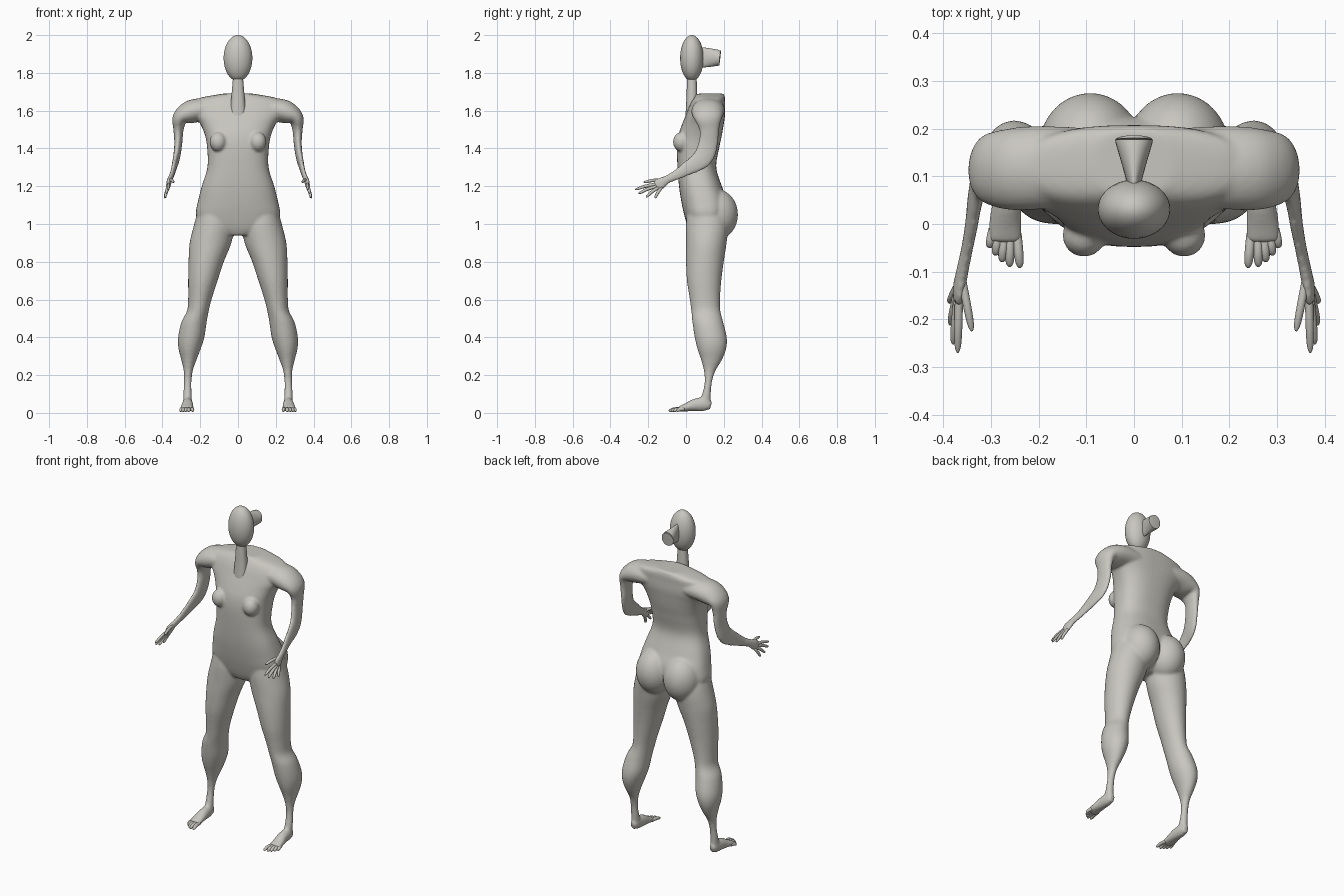
import bpy
import bmesh
import math
from mathutils import Vector, Matrix

cube = bpy.data.objects.get("Cube")
if cube:
    bpy.data.objects.remove(cube, do_unlink=True)

clay = bpy.data.materials.new("warm_grey_clay")
clay.use_nodes = True
colour = (0.58, 0.565, 0.52, 1)
clay.diffuse_color = colour
clay.node_tree.nodes["Principled BSDF"].inputs["Base Color"].default_value = colour


def spline(rows, steps):
    """Catmull-Rom interpolation through rows of numbers."""
    out = []
    last = len(rows) - 1
    for i in range(last):
        a, b, c, d = (Vector(rows[max(0, min(last, i + k))]) for k in (-1, 0, 1, 2))
        for s in range(steps):
            t = s / steps
            out.append(b + (c - a) * (t / 2) + (a * 2 - b * 5 + c * 4 - d) * (t * t / 2)
                       + (b * 3 - a - c * 3 + d) * (t ** 3 / 2))
    return out + [Vector(rows[-1])]


def skin(bm, rings):
    loops = [[bm.verts.new(p) for p in ring] for ring in rings]
    n = len(loops[0])
    for low, high in zip(loops, loops[1:]):
        for i in range(n):
            j = (i + 1) % n
            bm.faces.new((low[i], low[j], high[j], high[i]))
    bm.faces.new(loops[0][::-1])
    bm.faces.new(loops[-1])


def outline(n, power):
    for i in range(n):
        a = 2 * math.pi * i / n
        c, s = math.cos(a), math.sin(a)
        yield (math.copysign(abs(c) ** (2 / power), c),
               math.copysign(abs(s) ** (2 / power), s))


def stack(bm, rows, side=1, power=2.0, n=32, steps=5):
    """Level rings given as z, x low, x high, y low, y high."""
    rings = []
    for z, x0, x1, y0, y1 in spline(rows, steps):
        rings.append([Vector((side * ((x0 + x1) + (x1 - x0) * u) / 2,
                              ((y0 + y1) + (y1 - y0) * v) / 2, z))
                      for u, v in outline(n, power)])
    skin(bm, rings)


def limb(bm, rows, wide, side=1, n=24, steps=5):
    """Rings square to a path: x, y, z, half width, half thickness."""
    pts = spline(rows, steps)
    path = [p.to_3d() if len(p) == 3 else Vector(p[:3]) for p in pts]
    w = Vector(wide)
    rings = []
    for i, p in enumerate(path):
        t = (path[min(i + 1, len(path) - 1)] - path[max(i - 1, 0)]).normalized()
        w = (w - t * w.dot(t)).normalized()
        k = t.cross(w)
        ring = [p + w * (u * pts[i][3]) + k * (v * pts[i][4]) for u, v in outline(n, 2)]
        rings.append([Vector((side * q.x, q.y, q.z)) for q in ring])
    skin(bm, rings)


def ball(bm, centre, radii):
    m = Matrix.Translation(centre) @ Matrix.Diagonal((*radii, 1))
    bmesh.ops.create_uvsphere(bm, u_segments=40, v_segments=24, radius=1, matrix=m)


def finish(bm, name, sharp=False):
    bmesh.ops.recalc_face_normals(bm, faces=bm.faces[:])
    mesh = bpy.data.meshes.new(name)
    bm.to_mesh(mesh)
    bm.free()
    mesh.materials.append(clay)
    obj = bpy.data.objects.new(name, mesh)
    bpy.context.collection.objects.link(obj)
    bpy.ops.object.select_all(action='DESELECT')
    obj.select_set(True)
    bpy.context.view_layer.objects.active = obj
    if sharp:
        bpy.ops.object.shade_smooth_by_angle(angle=math.radians(40))
    else:
        bpy.ops.object.shade_smooth()
    return obj


# Body: torso, limbs and soft forms fused into one skin
body = bmesh.new()
torso = [(0.94, 0.07, 0.03, 0.14), (0.98, 0.19, 0.01, 0.19), (1.05, 0.222, -0.01, 0.22),
         (1.12, 0.212, -0.025, 0.22), (1.2, 0.192, -0.037, 0.19), (1.3, 0.162, -0.045, 0.16),
         (1.4, 0.163, -0.048, 0.175), (1.47, 0.175, -0.04, 0.19), (1.53, 0.2, -0.02, 0.2),
         (1.58, 0.235, 0, 0.207), (1.63, 0.24, 0.02, 0.207), (1.665, 0.21, 0.04, 0.207),
         (1.69, 0.08, 0.06, 0.2)]
stack(body, [(z, -w, w, f, b) for z, w, f, b in torso], power=2.5, n=48)

leg = [(1.08, 0.04, 0.21, 0.01, 0.2), (1.0, 0.02, 0.232, 0, 0.225),
       (0.9, 0.035, 0.256, 0, 0.215), (0.8, 0.075, 0.262, 0, 0.2),
       (0.7, 0.108, 0.264, 0.005, 0.187), (0.6, 0.14, 0.264, 0.02, 0.18),
       (0.54, 0.155, 0.27, 0.028, 0.182), (0.48, 0.166, 0.3, 0.034, 0.197),
       (0.4, 0.178, 0.317, 0.046, 0.216), (0.34, 0.197, 0.315, 0.06, 0.213),
       (0.28, 0.22, 0.3, 0.08, 0.19), (0.22, 0.24, 0.287, 0.095, 0.155),
       (0.16, 0.246, 0.287, 0.098, 0.137), (0.1, 0.245, 0.289, 0.085, 0.132),
       (0.04, 0.244, 0.29, 0.06, 0.13)]
foot = [(0.267, 0.132, 0.038, 0.017, 0.022), (0.267, 0.1, 0.045, 0.026, 0.035),
        (0.267, 0.05, 0.042, 0.03, 0.034), (0.27, 0, 0.029, 0.035, 0.022),
        (0.271, -0.038, 0.019, 0.037, 0.014)]
arm = [(0.12, 0.118, 1.605, 0.085, 0.06), (0.2, 0.118, 1.604, 0.088, 0.062),
       (0.26, 0.115, 1.59, 0.086, 0.06), (0.306, 0.118, 1.56, 0.074, 0.042),
       (0.315, 0.123, 1.5, 0.053, 0.027), (0.316, 0.118, 1.43, 0.052, 0.021),
       (0.324, 0.095, 1.36, 0.054, 0.018), (0.334, 0.05, 1.32, 0.047, 0.015),
       (0.341, 0, 1.29, 0.037, 0.013), (0.35, -0.05, 1.26, 0.028, 0.012),
       (0.36, -0.098, 1.237, 0.023, 0.013), (0.367, -0.135, 1.214, 0.032, 0.013),
       (0.37, -0.162, 1.2, 0.028, 0.01)]
for s in (1, -1):
    stack(body, leg, side=s)
    limb(body, foot, (1, 0, 0), side=s)
    limb(body, arm, (0, 1, 0), side=s)
    ball(body, (s * 0.092, 0.158, 1.05), (0.108, 0.117, 0.135))
    ball(body, (s * 0.105, -0.024, 1.435), (0.045, 0.045, 0.052))

obj = finish(body, "body")
fuse = obj.modifiers.new("fuse", 'REMESH')
fuse.mode = 'VOXEL'
fuse.voxel_size = 0.007
fuse.use_smooth_shade = True
soften = obj.modifiers.new("soften", 'SMOOTH')
soften.factor = 0.5
soften.iterations = 7
for name in ("fuse", "soften"):
    bpy.ops.object.modifier_apply(modifier=name)

# Fingers and toes: base, tip, radius
fingers = [((0.367, -0.145, 1.213), (0.37, -0.27, 1.183)),
           ((0.369, -0.145, 1.203), (0.38, -0.252, 1.162)),
           ((0.37, -0.14, 1.197), (0.386, -0.212, 1.142)),
           ((0.37, -0.13, 1.193), (0.388, -0.165, 1.137)),
           ((0.362, -0.11, 1.233), (0.34, -0.225, 1.222))]
toes = [((0.246, -0.02, 0.02), (0.239, -0.092, 0.012)),
        ((0.26, -0.02, 0.02), (0.261, -0.09, 0.011)),
        ((0.272, -0.02, 0.02), (0.277, -0.08, 0.011)),
        ((0.284, -0.015, 0.02), (0.291, -0.066, 0.011)),
        ((0.295, -0.01, 0.02), (0.304, -0.05, 0.011))]
for s, label in ((1, "left"), (-1, "right")):
    for part, digits, r in (("fingers", fingers, 0.0085), ("toes", toes, 0.01)):
        bm = bmesh.new()
        for base, tip in digits:
            a, b = Vector(base), Vector(tip)
            mid = a.lerp(b, 0.55) + Vector((0, 0, 0.004))
            rows = [(*a, r, r), (*mid, r, r), (*a.lerp(b, 0.88), r * 0.8, r * 0.8),
                    (*b, r * 0.25, r * 0.25)]
            limb(bm, rows, (1, 0, 0), side=s, n=12, steps=3)
        finish(bm, label + "_" + part)

# Head
bm = bmesh.new()
ball(bm, (0, 0.031, 1.878), (0.076, 0.062, 0.122))
finish(bm, "head")

# Neck: tapered column ending flat in front of the chest
bm = bmesh.new()
stack(bm, [(1.57, -0.042, 0.042, -0.003, 0.06), (1.66, -0.036, 0.036, 0.002, 0.06),
           (1.78, -0.026, 0.026, 0.006, 0.056)], power=2.4, n=24)
finish(bm, "neck", sharp=True)

# Hair bun: flared wedge behind the head
bm = bmesh.new()
limb(bm, [(0, 0.07, 1.882, 0.011, 0.055), (0, 0.12, 1.881, 0.024, 0.05),
          (0, 0.172, 1.88, 0.039, 0.042), (0, 0.177, 1.88, 0.037, 0.039)],
     (1, 0, 0), n=28, steps=3)
finish(bm, "hair_bun", sharp=True)
